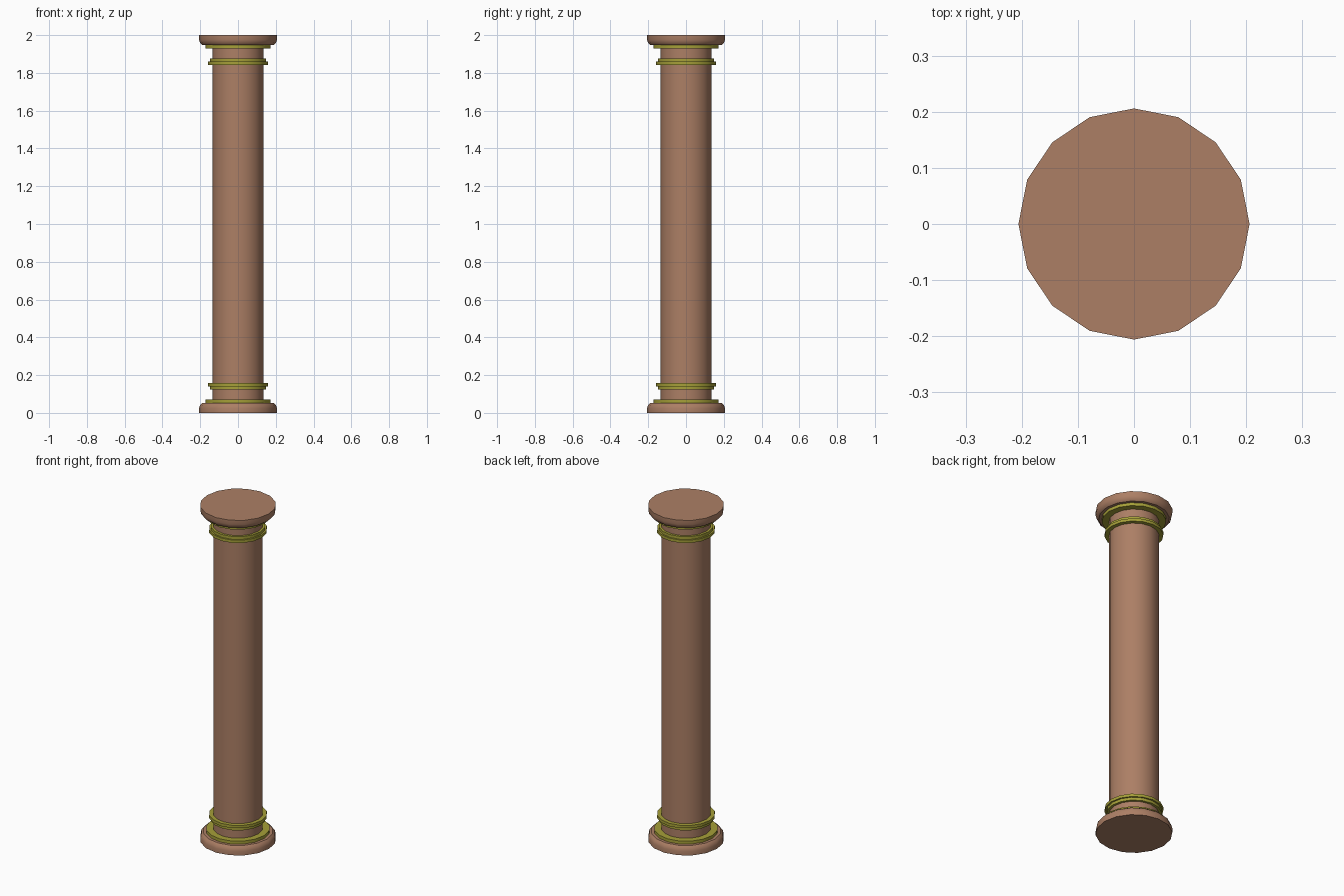
import bpy, bmesh, math

if "Cube" in bpy.data.objects:
    bpy.data.objects.remove(bpy.data.objects["Cube"])

SIDES = 16
H = 2.0

def material(name, rgb):
    m = bpy.data.materials.new(name)
    m.diffuse_color = (*rgb, 1)
    m.use_nodes = True
    m.node_tree.nodes["Principled BSDF"].inputs["Base Color"].default_value = m.diffuse_color
    return m

brown = material("warm brown", (0.413, 0.212, 0.130))
gold = material("olive gold", (0.38, 0.35, 0.04))

def lathe(name, profile, mat, closed=False, flip=False):
    """Spin (radius, z) points about z; a closed profile makes a ring, an open one is capped."""
    bm = bmesh.new()
    rows = []
    for r, z in profile:
        z = H - z if flip else z
        rows.append([bm.verts.new((r * math.cos(2 * math.pi * i / SIDES),
                                   r * math.sin(2 * math.pi * i / SIDES), z))
                     for i in range(SIDES)])
    pairs = list(zip(rows, rows[1:]))
    if closed:
        pairs.append((rows[-1], rows[0]))
    for a, b in pairs:
        for i in range(SIDES):
            j = (i + 1) % SIDES
            bm.faces.new((a[i], a[j], b[j], b[i]))
    if not closed:
        bm.faces.new(rows[0])
        bm.faces.new(rows[-1])
    bmesh.ops.recalc_face_normals(bm, faces=bm.faces)
    me = bpy.data.meshes.new(name)
    bm.to_mesh(me)
    bm.free()
    me.materials.append(mat)
    ob = bpy.data.objects.new(name, me)
    bpy.context.collection.objects.link(ob)
    bpy.context.view_layer.objects.active = ob
    ob.select_set(True)
    bpy.ops.object.shade_smooth_by_angle(angle=math.radians(35))
    ob.select_set(False)

# Shaft
lathe("shaft", [(0.135, 0.04), (0.135, H - 0.04)], brown)

# Matching mouldings at the foot and the head
for end, flip in (("base", False), ("capital", True)):
    lathe(end + "_plinth", [(0.206, 0), (0.206, 0.025), (0.201, 0.042), (0.19, 0.052)],
          brown, flip=flip)
    lathe(end + "_collar", [(0.13, 0.048), (0.173, 0.048), (0.173, 0.07), (0.13, 0.07)],
          gold, closed=True, flip=flip)
    # Stepped band, wider on the side facing the shaft
    lathe(end + "_band", [(0.13, 0.123), (0.149, 0.123), (0.149, 0.14),
                          (0.158, 0.14), (0.158, 0.157), (0.13, 0.157)],
          gold, closed=True, flip=flip)
